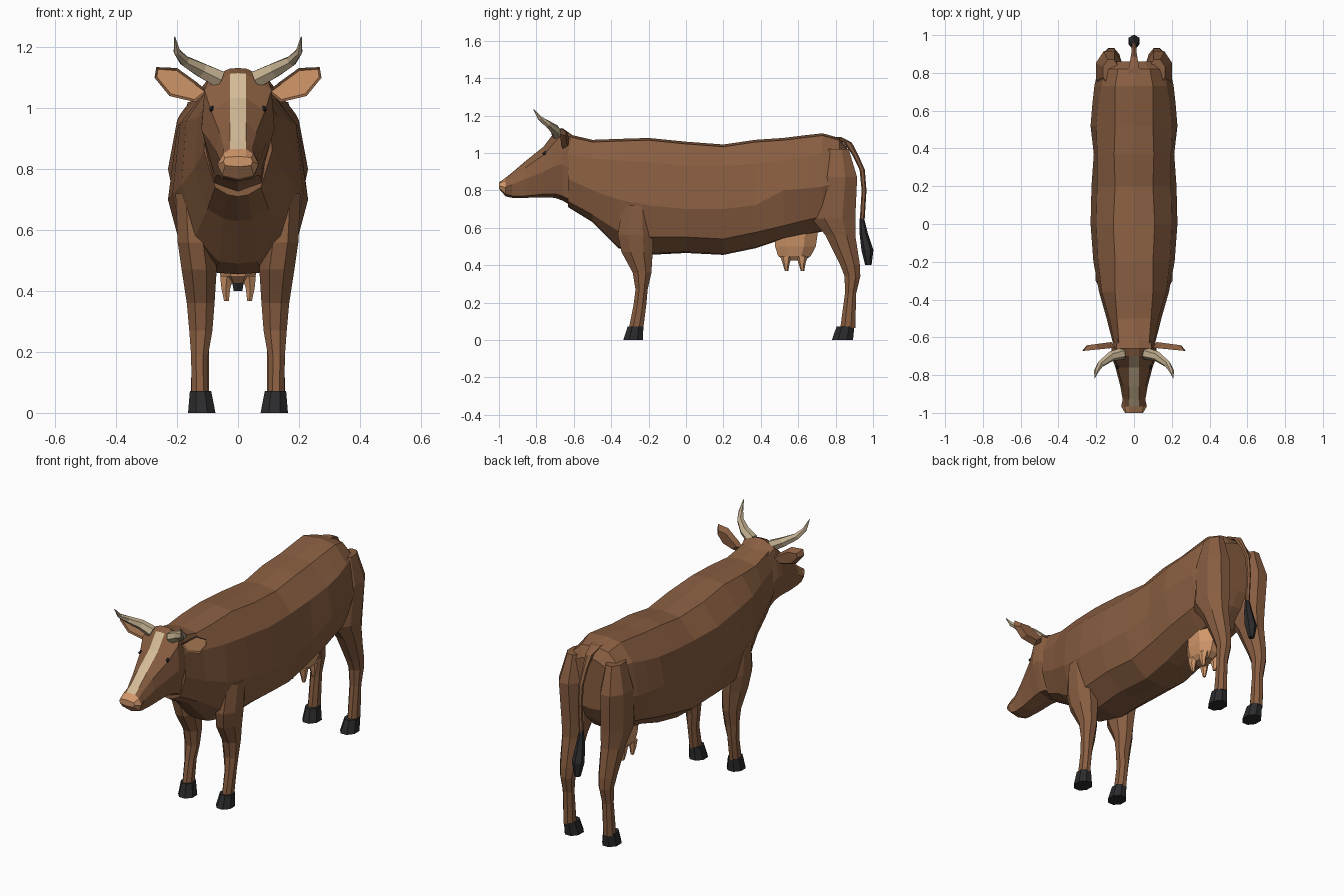
import bpy, bmesh, math
from mathutils import Vector


def material(name, rgb):
    m = bpy.data.materials.new(name)
    m.diffuse_color = (*rgb, 1)
    return m


BROWN = material("brown_hide", (0.25, 0.112, 0.053))
CREAM = material("cream_blaze", (0.66, 0.50, 0.31))
HORN = material("horn_tan", (0.53, 0.42, 0.27))
SKIN = material("pink_skin", (0.64, 0.31, 0.145))
BLACK = material("black_hoof", (0.024, 0.024, 0.026))


def finish(name, bm, mats):
    bmesh.ops.recalc_face_normals(bm, faces=bm.faces)
    me = bpy.data.meshes.new(name)
    bm.to_mesh(me)
    bm.free()
    for m in mats:
        me.materials.append(m)
    ob = bpy.data.objects.new(name, me)
    bpy.context.collection.objects.link(ob)
    return ob


def skin_rings(bm, rings):
    """Bridge equal rings of coordinates and cap both ends."""
    vs = [[bm.verts.new(p) for p in r] for r in rings]
    n = len(vs[0])
    for a, b in zip(vs, vs[1:]):
        for i in range(n):
            j = (i + 1) % n
            bm.faces.new((a[i], a[j], b[j], b[i]))
    bm.faces.new(vs[0])
    bm.faces.new(vs[-1])


def loft(name, sections, mats, rule=None):
    """Loft half profiles (y, [(x, z)...]) mirrored over x = 0."""
    bm = bmesh.new()
    rings = []
    for y, half in sections:
        ring = [(x, y, z) for x, z in half]
        ring += [(-x, y, z) for x, z in reversed(half[1:-1])]
        rings.append(ring)
    skin_rings(bm, rings)
    if rule:
        for f in bm.faces:
            f.material_index = rule(f)
    return finish(name, bm, mats)


def tube(name, path, sides, mat, s=1, follow=False):
    """Rings (x, y, z, rx, ry): horizontal, or square to the path."""
    bm = bmesh.new()
    c = [Vector(p[:3]) for p in path]
    rings = []
    for i, p in enumerate(path):
        u, v = Vector((1, 0, 0)), Vector((0, 1, 0))
        if follow:
            t = (c[min(i + 1, len(c) - 1)] - c[max(i - 1, 0)]).normalized()
            u = t.cross(Vector((0, 1, 0))).normalized()
            v = u.cross(t)
        ring = []
        for k in range(sides):
            a = 2 * math.pi * (k + 0.5) / sides
            q = c[i] + u * math.cos(a) * p[3] + v * math.sin(a) * p[4]
            ring.append((q.x * s, q.y, q.z))
        rings.append(ring)
    skin_rings(bm, rings)
    return finish(name, bm, [mat])


# body: y, top, bottom, back half width, (upper x,z), (middle x,z), (belly crease x,z)
BODY = [
    (-0.63, 1.10, 0.71, 0.080, 0.105, 0.99, 0.112, 0.86, 0.075, 0.74),
    (-0.50, 1.07, 0.63, 0.090, 0.130, 0.97, 0.145, 0.80, 0.100, 0.67),
    (-0.36, 1.075, 0.49, 0.10, 0.170, 0.96, 0.185, 0.75, 0.140, 0.58),
    (-0.20, 1.08, 0.455, 0.10, 0.190, 0.95, 0.215, 0.72, 0.175, 0.55),
    (0.00, 1.06, 0.465, 0.11, 0.200, 0.93, 0.230, 0.70, 0.190, 0.55),
    (0.20, 1.045, 0.455, 0.10, 0.195, 0.93, 0.225, 0.70, 0.185, 0.54),
    (0.37, 1.07, 0.49, 0.105, 0.195, 0.94, 0.213, 0.72, 0.180, 0.575),
    (0.52, 1.08, 0.54, 0.10, 0.200, 0.96, 0.230, 0.80, 0.180, 0.61),
    (0.64, 1.095, 0.56, 0.10, 0.190, 0.98, 0.220, 0.81, 0.170, 0.64),
    (0.73, 1.105, 0.58, 0.10, 0.175, 1.00, 0.210, 0.82, 0.165, 0.66),
    (0.82, 1.08, 0.66, 0.085, 0.155, 1.00, 0.190, 0.84, 0.140, 0.70),
    (0.86, 1.03, 0.74, 0.05, 0.130, 0.98, 0.165, 0.85, 0.110, 0.76),
]
loft("body", [(y, [(0, t), (w, t - 0.012), (ux, uz), (mx, mz), (cx, cz),
                   (cx * 0.45, b + 0.006), (0, b)])
              for y, t, b, w, ux, uz, mx, mz, cx, cz in BODY], [BROWN])

# head: y, top, brow (x,z), cheek (x,z), jaw (x,z), bottom
HEAD = [
    (-0.60, 1.09, 0.085, 1.06, 0.105, 0.90, 0.08, 0.74, 0.71),
    (-0.66, 1.132, 0.095, 1.10, 0.120, 0.94, 0.075, 0.77, 0.745),
    (-0.70, 1.115, 0.110, 1.06, 0.120, 0.93, 0.070, 0.78, 0.76),
    (-0.76, 1.035, 0.088, 0.99, 0.098, 0.90, 0.062, 0.78, 0.762),
    (-0.86, 0.955, 0.060, 0.92, 0.072, 0.86, 0.052, 0.77, 0.76),
    (-0.93, 0.895, 0.046, 0.87, 0.060, 0.83, 0.048, 0.77, 0.76),
    (-0.965, 0.867, 0.050, 0.85, 0.068, 0.815, 0.052, 0.78, 0.768),
    (-1.00, 0.842, 0.043, 0.838, 0.048, 0.825, 0.042, 0.812, 0.808),
]


def head_colour(f):
    c = f.calc_center_median()
    if c.y < -0.97:
        return 2
    top = all(abs(v.co.x) < 0.03 for v in f.verts) and c.z > 0.82
    return 1 if top and -0.97 < c.y < -0.70 else 0


loft("head", [(y, [(0, t), (0.027, t - 0.002), (bx, bz), (cx, cz), (jx, jz), (0, b)])
              for y, t, bx, bz, cx, cz, jx, jz, b in HEAD],
     [BROWN, CREAM, SKIN], head_colour)

# leg rings: y front, y back, x inner, x outer, z
FRONT = [(-0.34, -0.19, 0.09, 0.205, 0.72), (-0.365, -0.175, 0.08, 0.198, 0.56),
         (-0.345, -0.178, 0.07, 0.185, 0.47), (-0.285, -0.185, 0.077, 0.168, 0.36),
         (-0.270, -0.205, 0.084, 0.160, 0.27), (-0.280, -0.212, 0.098, 0.154, 0.19),
         (-0.305, -0.228, 0.098, 0.152, 0.065)]
HIND = [(0.74, 0.87, 0.08, 0.165, 1.02), (0.70, 0.915, 0.06, 0.202, 0.87),
        (0.67, 0.905, 0.055, 0.190, 0.65), (0.745, 0.905, 0.065, 0.178, 0.56),
        (0.825, 0.930, 0.078, 0.165, 0.40), (0.848, 0.932, 0.085, 0.158, 0.34),
        (0.850, 0.910, 0.095, 0.152, 0.25), (0.825, 0.905, 0.096, 0.154, 0.065)]
FRONT_HOOF = [(-0.312, -0.228, 0.088, 0.158, 0.072), (-0.335, -0.23, 0.074, 0.164, 0.0)]
HIND_HOOF = [(0.805, 0.90, 0.088, 0.158, 0.072), (0.78, 0.893, 0.074, 0.164, 0.0)]


def limb(name, rows, mat, s):
    k = 1 / math.cos(math.pi / 8)
    tube(name, [((a + b) / 2, (f + r) / 2, z, (b - a) / 2 * k, (r - f) / 2 * k)
                for f, r, a, b, z in rows], 8, mat, s)


EAR = [(0.10, 1.055), (0.135, 1.085), (0.20, 1.132), (0.268, 1.135),
       (0.274, 1.10), (0.225, 1.04), (0.14, 1.02)]

for s, side in ((1, "right"), (-1, "left")):
    limb("front_leg_" + side, FRONT, BROWN, s)
    limb("hind_leg_" + side, HIND, BROWN, s)
    limb("front_hoof_" + side, FRONT_HOOF, BLACK, s)
    limb("hind_hoof_" + side, HIND_HOOF, BLACK, s)

    # horn
    tube("horn_" + side, [(0.06, -0.685, 1.095, 0.032, 0.032),
                          (0.12, -0.70, 1.125, 0.027, 0.027),
                          (0.175, -0.74, 1.155, 0.019, 0.019),
                          (0.20, -0.78, 1.185, 0.012, 0.012),
                          (0.208, -0.815, 1.234, 0.002, 0.002)], 6, HORN, s, True)

    # ear: thick leaf with a sunk pink front
    bm = bmesh.new()
    front = [bm.verts.new((x * s, -0.655 - 0.1 * (x - 0.1), z)) for x, z in EAR]
    back = [bm.verts.new((0.18 * s + (x - 0.18) * 0.75 * s, -0.625 - 0.1 * (x - 0.1),
                          1.075 + (z - 1.075) * 0.65)) for x, z in EAR]
    face = bm.faces.new(front)
    bm.faces.new(back)
    for i in range(len(EAR)):
        j = (i + 1) % len(EAR)
        bm.faces.new((front[i], front[j], back[j], back[i]))
    bmesh.ops.recalc_face_normals(bm, faces=bm.faces)
    face.material_index = 1
    rim = bmesh.ops.inset_region(bm, faces=[face], thickness=0.009, depth=-0.006)
    for f in rim["faces"]:
        f.material_index = 0
    finish("ear_" + side, bm, [BROWN, SKIN])

    # eye
    tube("eye_" + side, [(0.086, -0.755, 0.988, 0.004, 0.006),
                         (0.088, -0.757, 0.998, 0.008, 0.012),
                         (0.084, -0.752, 1.008, 0.004, 0.006)], 6, BLACK, s)

    # teats
    for y, end in ((0.535, "front"), (0.62, "rear")):
        tube("teat_%s_%s" % (end, side), [(0.036, y, 0.45, 0.026, 0.032),
                                          (0.040, y, 0.41, 0.017, 0.019),
                                          (0.038, y + 0.003, 0.368, 0.009, 0.009)], 6, SKIN, s)

# udder
tube("udder", [(0, 0.59, 0.58, 0.09, 0.125), (0, 0.585, 0.50, 0.078, 0.118),
               (0, 0.58, 0.45, 0.062, 0.095), (0, 0.58, 0.425, 0.04, 0.06)], 8, SKIN)

# tail and tuft
tube("tail", [(0, 0.80, 1.085, 0.034, 0.03), (0, 0.865, 1.055, 0.022, 0.022),
              (0, 0.905, 0.99, 0.015, 0.016), (0, 0.942, 0.91, 0.013, 0.014),
              (0, 0.952, 0.80, 0.012, 0.013), (0, 0.942, 0.64, 0.012, 0.013)], 6, BROWN)
tube("tail_tuft", [(0, 0.940, 0.65, 0.012, 0.012), (0, 0.950, 0.57, 0.024, 0.022),
                   (0, 0.970, 0.48, 0.034, 0.032), (0, 0.975, 0.40, 0.016, 0.017)], 6, BLACK)
